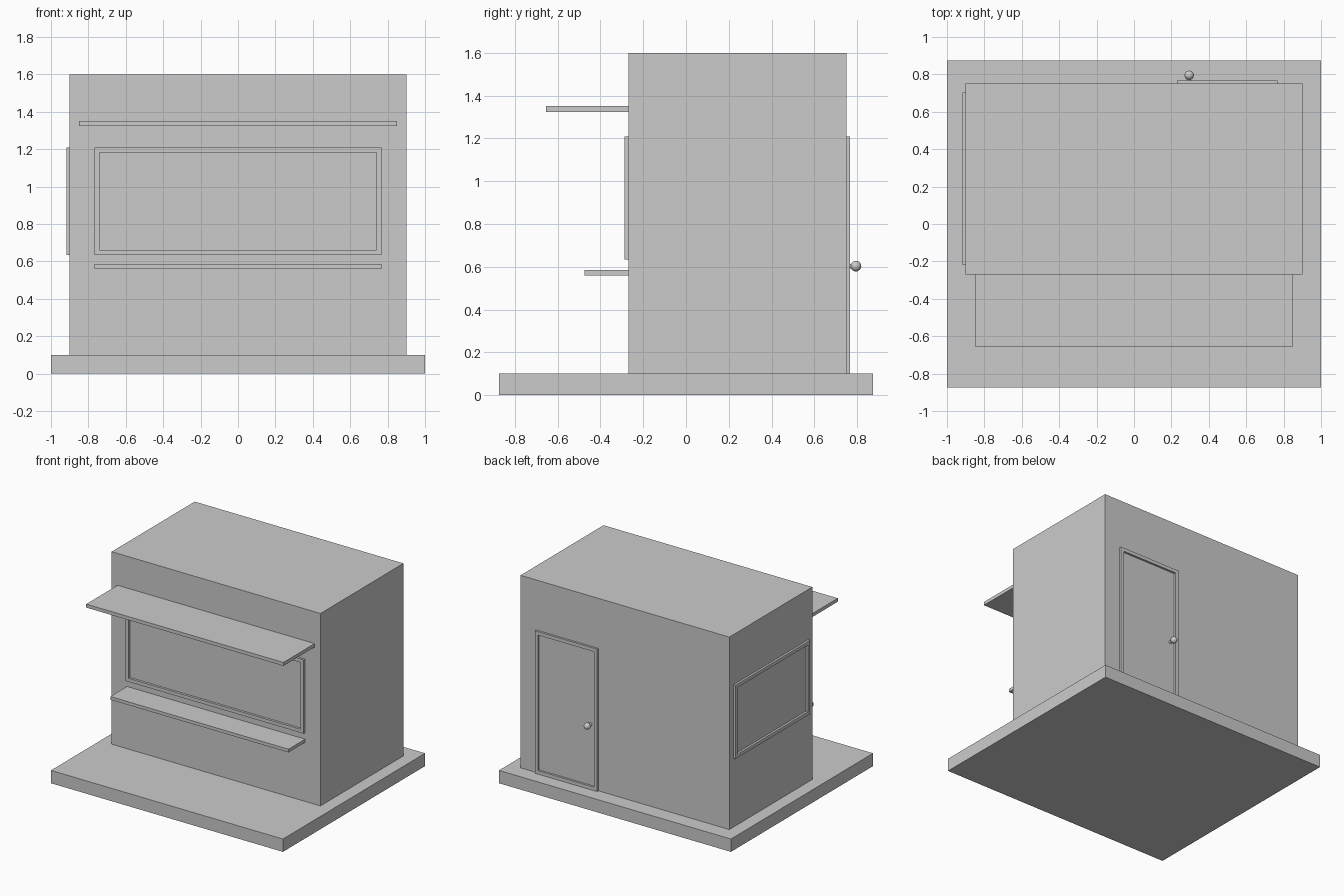
import bpy, bmesh, math
from mathutils import Matrix, Vector

if "Cube" in bpy.data.objects:
    bpy.data.objects.remove(bpy.data.objects["Cube"])


def obj_from_bm(name, bm):
    bmesh.ops.recalc_face_normals(bm, faces=bm.faces)
    me = bpy.data.meshes.new(name)
    bm.to_mesh(me)
    bm.free()
    ob = bpy.data.objects.new(name, me)
    bpy.context.collection.objects.link(ob)
    return ob


def box(name, lo, hi):
    lo, hi = Vector(lo), Vector(hi)
    bm = bmesh.new()
    bmesh.ops.create_cube(bm, size=1, matrix=Matrix.Translation((lo + hi) / 2)
                          @ Matrix.Diagonal((*(hi - lo), 1)))
    return obj_from_bm(name, bm)


def frame(name, width, height, border, depth, centre, turn):
    """Rectangular ring facing -y before turning, its back at local y = 0."""
    bm = bmesh.new()
    w, h = width / 2, height / 2
    loops = [[bm.verts.new((sx * (w - b), 0, sz * (h - b)))
              for sx, sz in ((-1, -1), (1, -1), (1, 1), (-1, 1))] for b in (0, border)]
    for i in range(4):
        j = (i + 1) % 4
        bm.faces.new((loops[0][i], loops[0][j], loops[1][j], loops[1][i]))
    # Extrude the flat ring, keeping its back face
    ext = bmesh.ops.extrude_face_region(bm, geom=bm.faces[:], use_keep_orig=True)
    verts = [g for g in ext["geom"] if isinstance(g, bmesh.types.BMVert)]
    bmesh.ops.translate(bm, verts=verts, vec=(0, -depth, 0))
    ob = obj_from_bm(name, bm)
    ob.location = centre
    ob.rotation_euler.z = turn
    return ob


# Platform, cabin, awning and counter
box("base_platform", (-1, -0.875, 0), (1, 0.875, 0.1))
box("cabin", (-0.9, -0.27, 0.1), (0.9, 0.752, 1.6))
box("awning", (-0.85, -0.655, 1.325), (0.85, -0.27, 1.352))
box("counter_shelf", (-0.768, -0.475, 0.56), (0.768, -0.27, 0.585))

# Window and door trims
frame("front_window_frame", 1.536, 0.574, 0.027, 0.018, (0, -0.27, 0.922), 0)
frame("side_window_frame", 0.922, 0.574, 0.027, 0.017, (-0.9, 0.241, 0.922), -math.pi / 2)
frame("door_frame", 0.536, 1.11, 0.027, 0.016, (0.498, 0.752, 0.655), math.pi)

# Door knob on a short stem
bm = bmesh.new()
bmesh.ops.create_uvsphere(bm, u_segments=24, v_segments=12, radius=0.025,
                          matrix=Matrix.Translation((0.295, 0.795, 0.603)))
bmesh.ops.create_cone(bm, cap_ends=True, segments=16, radius1=0.011, radius2=0.011, depth=0.04,
                      matrix=Matrix.Translation((0.295, 0.771, 0.603))
                      @ Matrix.Rotation(math.pi / 2, 4, 'X'))
knob = obj_from_bm("door_knob", bm)
bpy.context.view_layer.objects.active = knob
knob.select_set(True)
bpy.ops.object.shade_smooth_by_angle(angle=math.radians(40))
